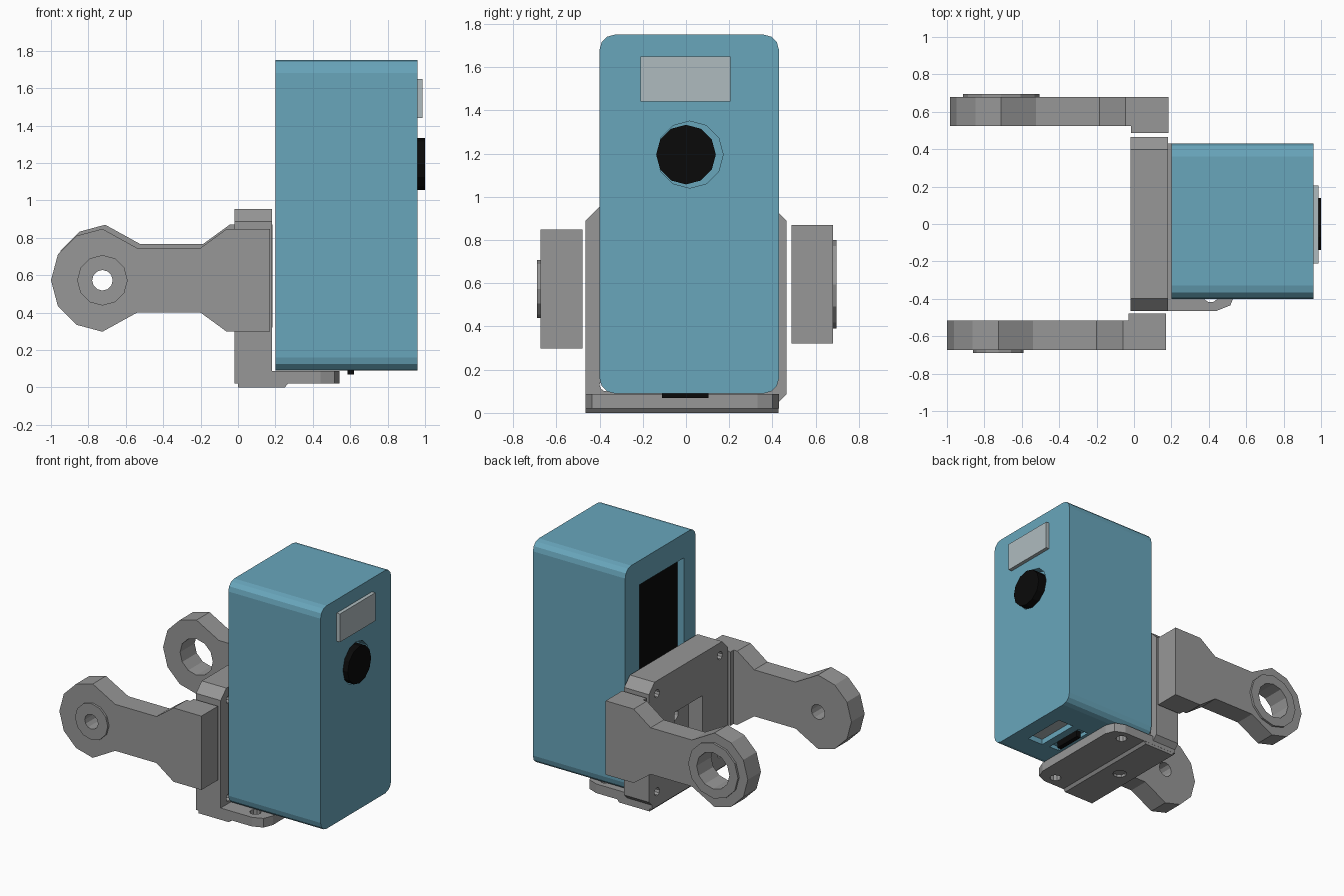
import bpy, bmesh, math
from mathutils import Vector

old = bpy.data.objects.get("Cube")
if old:
    bpy.data.objects.remove(old, do_unlink=True)


def material(name, rgb):
    m = bpy.data.materials.new(name)
    m.use_nodes = True
    m.diffuse_color = (*rgb, 1)
    m.node_tree.nodes["Principled BSDF"].inputs["Base Color"].default_value = (*rgb, 1)
    return m


BLUE = material("case blue", (0.14, 0.38, 0.50))
GREY = material("bracket grey", (0.31, 0.31, 0.31))
PALE = material("panel pale grey", (0.43, 0.50, 0.52))
BLACK = material("black", (0.003, 0.003, 0.003))


def prism(name, points, axis, lo, hi, mat=None):
    """Extrude a 2D outline from lo to hi along an axis."""
    place = {"x": lambda a, b, t: (t, a, b),
             "y": lambda a, b, t: (a, t, b),
             "z": lambda a, b, t: (a, b, t)}[axis]
    bm = bmesh.new()
    rings = [[bm.verts.new(place(a, b, t)) for a, b in points] for t in (lo, hi)]
    bm.faces.new(rings[0])
    bm.faces.new(rings[1])
    n = len(points)
    for i in range(n):
        j = (i + 1) % n
        bm.faces.new((rings[0][i], rings[0][j], rings[1][j], rings[1][i]))
    bmesh.ops.recalc_face_normals(bm, faces=bm.faces)
    mesh = bpy.data.meshes.new(name)
    bm.to_mesh(mesh)
    bm.free()
    ob = bpy.data.objects.new(name, mesh)
    bpy.context.collection.objects.link(ob)
    if mat:
        mesh.materials.append(mat)
    return ob


def rect(a0, a1, b0, b1):
    return [(a0, b0), (a1, b0), (a1, b1), (a0, b1)]


def cut_corners(a0, a1, b0, b1, c, steps=1):
    """Rectangle whose corners are arcs of a few flat steps."""
    pts = []
    corners = [(a1 - c, b1 - c), (a0 + c, b1 - c), (a0 + c, b0 + c), (a1 - c, b0 + c)]
    for k, (a, b) in enumerate(corners):
        for s in range(steps + 1):
            t = math.pi / 2 * (k + s / steps)
            pts.append((a + c * math.cos(t), b + c * math.sin(t)))
    return pts


def circle(a, b, r, sides=12):
    return [(a + r * math.cos(math.tau * i / sides),
             b + r * math.sin(math.tau * i / sides)) for i in range(sides)]


def boolean(ob, tool, operation="DIFFERENCE"):
    mod = ob.modifiers.new("shape", "BOOLEAN")
    mod.operation = operation
    mod.solver = "EXACT"
    mod.object = tool
    bpy.context.view_layer.objects.active = ob
    bpy.ops.object.modifier_apply(modifier=mod.name)
    bpy.data.objects.remove(tool, do_unlink=True)


def cut(ob, points, axis, lo, hi):
    boolean(ob, prism("cutter", points, axis, lo, hi))


def join(ob, points, axis, lo, hi):
    boolean(ob, prism("addition", points, axis, lo, hi, GREY), "UNION")


# Case with rounded long edges, rear recess, lens opening and bottom slots
case = prism("case", cut_corners(-0.40, 0.43, 0.09, 1.75, 0.07, 3), "x", 0.20, 0.96, BLUE)
cut(case, rect(-0.26, 0.26, 0.27, 1.57), "x", 0.1, 0.26)
cut(case, circle(0.017, 1.195, 0.155), "x", 0.90, 1.1)
cut(case, rect(0.71, 0.84, -0.17, 0.17), "z", 0.0, 0.15)
cut(case, rect(0.565, 0.65, -0.16, 0.16), "z", 0.0, 0.12)

# Parts set into the case
prism("rear_screen", rect(-0.259, 0.259, 0.271, 1.569), "x", 0.25, 0.262, BLACK)
prism("front_window", rect(-0.21, 0.205, 1.44, 1.65), "x", 0.95, 0.987, PALE)
prism("lens", circle(0, 1.195, 0.138), "x", 0.895, 1.0, BLACK)
prism("bottom_window", rect(0.712, 0.838, -0.168, 0.168), "z", 0.13, 0.155, PALE)
prism("port", rect(0.585, 0.62, -0.11, 0.105), "z", 0.07, 0.125, BLACK)

# Mounting plate with a centre pocket and corner screw holes
plate = prism("mounting_plate", cut_corners(-0.465, 0.465, 0.02, 0.955, 0.067), "x", -0.02, 0.183, GREY)
cut(plate, rect(-0.165, 0.165, 0.36, 0.64), "x", -0.1, 0.095)
cut(plate, circle(0, 0.53, 0.045), "x", 0.0, 0.3)
for y in (-0.37, 0.37):
    for z in (0.13, 0.86):
        cut(plate, circle(y, z, 0.03, 10), "x", -0.1, 0.3)

# Foot with rounded free corners, a ridge below and three holes
foot_outline = [(-0.02, -0.465), (0.44, -0.465), (0.515, -0.435), (0.543, -0.365),
                (0.543, 0.33), (0.515, 0.40), (0.44, 0.43), (-0.02, 0.43)]
foot = prism("foot", foot_outline, "z", 0.02, 0.088, GREY)
join(foot, [(0.0, 0.0), (0.25, 0.0), (0.275, 0.03), (0.0, 0.03)], "y", -0.464, 0.429)
for x, y, r in ((0.41, -0.38, 0.04), (0.41, 0.35, 0.04), (0.12, -0.015, 0.05)):
    cut(foot, circle(x, y, r, 10), "z", -0.1, 0.2)


def arm(name, side, dx, dz, boss, hole, inner, face):
    """Arm with a twelve-sided eye, a waist and a thick end block."""
    cx, cz, r = -0.725 + dx, 0.573 + dz, 0.275
    eye = [(cx + r * math.cos(t), cz + r * math.sin(t))
           for t in (math.pi * k / 6 for k in range(3, 10))]
    half = [(-0.54, 0.173), (-0.20, 0.173), (-0.06, 0.275), (0.17, 0.275)]
    lower = [(x + dx, cz - h) for x, h in half]
    upper = [(x + dx, cz + h) for x, h in reversed(half)]
    ob = prism(name, eye + lower + upper, "y", *sorted((side * inner, side * face)), GREY)
    block = rect(-0.03 + dx, 0.17 + dx, cz - r, cz + r)
    join(ob, block, "y", *sorted((side * (inner - 0.038), side * (inner + 0.03))))
    join(ob, circle(cx, cz, boss), "y", *sorted((side * (face - 0.03), side * (face + 0.016))))
    cut(ob, circle(cx, cz, hole), "y", *sorted((side * 0.3, side * 0.9)))


arm("front_arm", -1, 0.0, 0.0, 0.135, 0.055, 0.517, 0.673)
arm("back_arm", 1, 0.015, 0.022, 0.205, 0.135, 0.525, 0.68)
